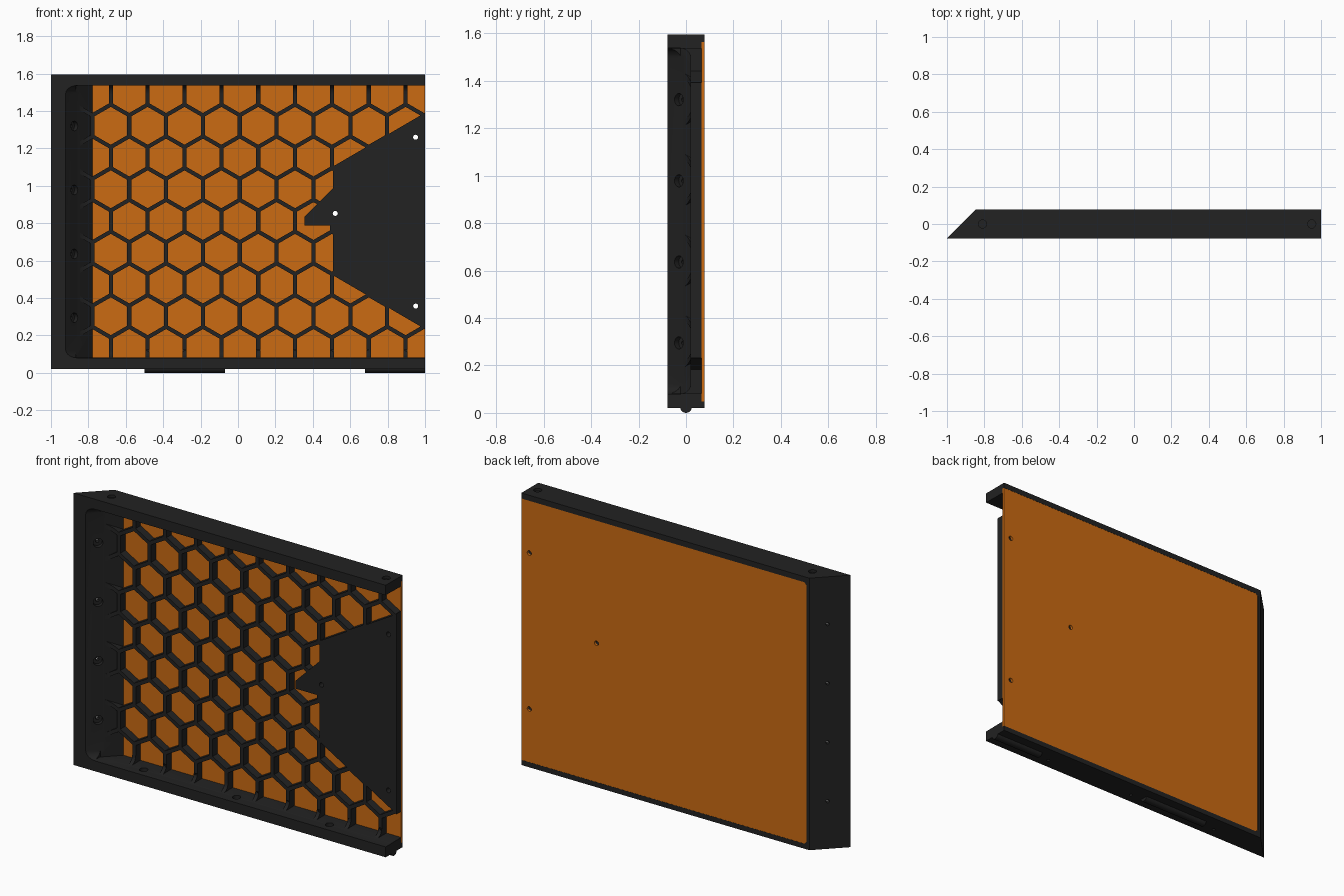
import bpy, bmesh, math
from mathutils import Vector

if "Cube" in bpy.data.objects:
    bpy.data.objects.remove(bpy.data.objects["Cube"])


def material(name, col):
    m = bpy.data.materials.new(name)
    m.diffuse_color = (*col, 1)
    m.use_nodes = True
    m.node_tree.nodes["Principled BSDF"].inputs["Base Color"].default_value = m.diffuse_color
    return m


BLACK = material("charcoal black", (0.016, 0.016, 0.016))
ORANGE = material("burnt orange", (0.60, 0.145, 0.006))


def new_object(name, bm, mat=None):
    bmesh.ops.recalc_face_normals(bm, faces=bm.faces)
    me = bpy.data.meshes.new(name)
    bm.to_mesh(me)
    bm.free()
    ob = bpy.data.objects.new(name, me)
    bpy.context.collection.objects.link(ob)
    if mat:
        me.materials.append(mat)
    return ob


def add_prism(bm, pts, direction):
    """Extrude a closed 3D outline along a vector."""
    a = [bm.verts.new(p) for p in pts]
    b = [bm.verts.new(Vector(p) + Vector(direction)) for p in pts]
    bm.faces.new(a)
    bm.faces.new(b[::-1])
    for i in range(len(a)):
        j = (i + 1) % len(a)
        bm.faces.new((a[i], b[i], b[j], a[j]))


def prism_z(name, xy, z0, z1, mat=None):
    bm = bmesh.new()
    add_prism(bm, [(x, y, z0) for x, y in xy], (0, 0, z1 - z0))
    return new_object(name, bm, mat)


def prism_y(name, outlines, y0, y1, mat=None):
    bm = bmesh.new()
    for xz in outlines:
        add_prism(bm, [(x, y0, z) for x, z in xz], (0, y1 - y0, 0))
    return new_object(name, bm, mat)


def rods(name, rods_list, n=20):
    """Cylinders given as (start, end, radius)."""
    bm = bmesh.new()
    for p, q, r in rods_list:
        p, q = Vector(p), Vector(q)
        rot = (q - p).to_track_quat('Z', 'Y')
        ring = [p + rot @ Vector((r * math.cos(2 * math.pi * i / n),
                                  r * math.sin(2 * math.pi * i / n), 0)) for i in range(n)]
        add_prism(bm, ring, q - p)
    return new_object(name, bm)


def boolean(ob, cutter, op='DIFFERENCE'):
    mod = ob.modifiers.new("cut", 'BOOLEAN')
    mod.operation, mod.object, mod.solver = op, cutter, 'EXACT'
    bpy.context.view_layer.objects.active = ob
    bpy.ops.object.modifier_apply(modifier=mod.name)
    bpy.data.objects.remove(cutter)


# Frame block with a slanted left end
frame = prism_z("frame", [(-1, -0.077), (-0.845, 0.078), (1, 0.078), (1, -0.077)], 0.02, 1.595, BLACK)

# Front cavity with rounded inner edges
bm = bmesh.new()
add_prism(bm, [(-0.965, -0.12, 0.08), (-0.825, 0.02, 0.08), (1.1, 0.02, 0.08), (1.1, -0.12, 0.08)],
          (0, 0, 1.457))
round_edges = [e for e in bm.edges
               if all(v.co.x < 1.05 for v in e.verts) and any(v.co.y > 0 for v in e.verts)]
round_edges += [e for e in bm.edges if e not in round_edges
                and all(v.co.y > 0 for v in e.verts) and any(v.co.x < 1.05 for v in e.verts)]
bmesh.ops.bevel(bm, geom=round_edges, offset=0.045, segments=5, profile=0.5, affect='EDGES')
boolean(frame, new_object("cavity_cutter", bm))

# Honeycomb openings, clipped to the cavity and to the solid mounting plate
PITCH, R = 0.197, 0.101
cells = []
for k in range(-1, 8):
    zc = 1.321 - 0.1697 * k
    for i in range(-1, 10):
        xc = -0.68 + PITCH * (i + 0.5 * (k % 2))
        cells.append([(xc + R * math.sin(math.radians(60 * a)), zc + R * math.cos(math.radians(60 * a)))
                      for a in range(6)])
honeycomb = prism_y("honeycomb_cutter", cells, -0.06, 0.071)
boolean(honeycomb, prism_z("cell_limit", [(-0.943, -0.1), (-0.743, 0.1), (1.3, 0.1), (1.3, -0.1)],
                           0.081, 1.536), 'INTERSECT')
plate = [(1.4, 1.624), (0.507, 1.103), (0.507, 0.985), (0.355, 0.833), (0.355, 0.787),
         (0.507, 0.787), (0.507, 0.522), (1.4, 0.001)]
boolean(honeycomb, prism_y("plate_limit", [plate], -0.15, 0.15))
boolean(frame, honeycomb)

# Shallow seat for the back panel
PANEL = [(-0.825, 0.062), (-0.812, 0.049), (1.0, 0.049), (1.0, 1.563), (-0.812, 1.563), (-0.825, 1.55)]
seat = [(x + 0.1 if x > 0.9 else x, z) for x, z in PANEL]
boolean(frame, prism_y("seat_cutter", [seat], 0.065, 0.2))
panel = prism_y("back_panel", [PANEL], 0.0652, 0.077, ORANGE)

# Screw holes through mounting plate and panel
screws = [((x, -0.05, z), (x, 0.15, z), 0.0135) for x, z in ((0.95, 1.26), (0.52, 0.853), (0.95, 0.357))]
boolean(frame, rods("plate_holes", screws))
boolean(panel, rods("panel_holes", screws))

# Counterbored holes in the slanted wall
wide, narrow = [], []
for z in (1.32, 0.978, 0.636, 0.295):
    c, d = Vector((-0.875, -0.03, z)), Vector((-1, 1, 0)).normalized()
    wide.append((c - d * 0.05, c + d * 0.025, 0.026))
    narrow.append((c, c + d * 0.12, 0.009))

# Rail holes: two in the top edge, three in the lower rail
for x in (-0.81, 0.95):
    wide.append(((x, 0, 1.58), (x, 0, 1.7), 0.022))
for x in (-0.59, 0.005, 0.6):
    wide.append(((x, -0.02, 0.06), (x, -0.02, 0.15), 0.022))
    narrow.append(((x, -0.02, -0.05), (x, -0.02, 0.07), 0.009))
boolean(frame, rods("wide_holes", wide))
boolean(frame, rods("narrow_holes", narrow))

# Rounded runners under the lower rail
for n, (x0, x1) in enumerate(((-0.5, -0.07), (0.68, 1.0))):
    bm = bmesh.new()
    arc = [math.pi + math.pi * i / 10 for i in range(11)]
    add_prism(bm, [(x0, 0.025 * math.cos(a), 0.025 + 0.025 * math.sin(a)) for a in arc], (x1 - x0, 0, 0))
    new_object(f"runner_{n + 1}", bm, BLACK)

# Keep one material per part and smooth the rounded edges
for ob in list(bpy.context.scene.objects):
    mat = ORANGE if ob is panel or ob.name == "back_panel" else BLACK
    ob.data.materials.clear()
    ob.data.materials.append(mat)
    for p in ob.data.polygons:
        p.material_index = 0
    bpy.ops.object.select_all(action='DESELECT')
    ob.select_set(True)
    bpy.context.view_layer.objects.active = ob
    bpy.ops.object.shade_smooth_by_angle(angle=math.radians(30))
